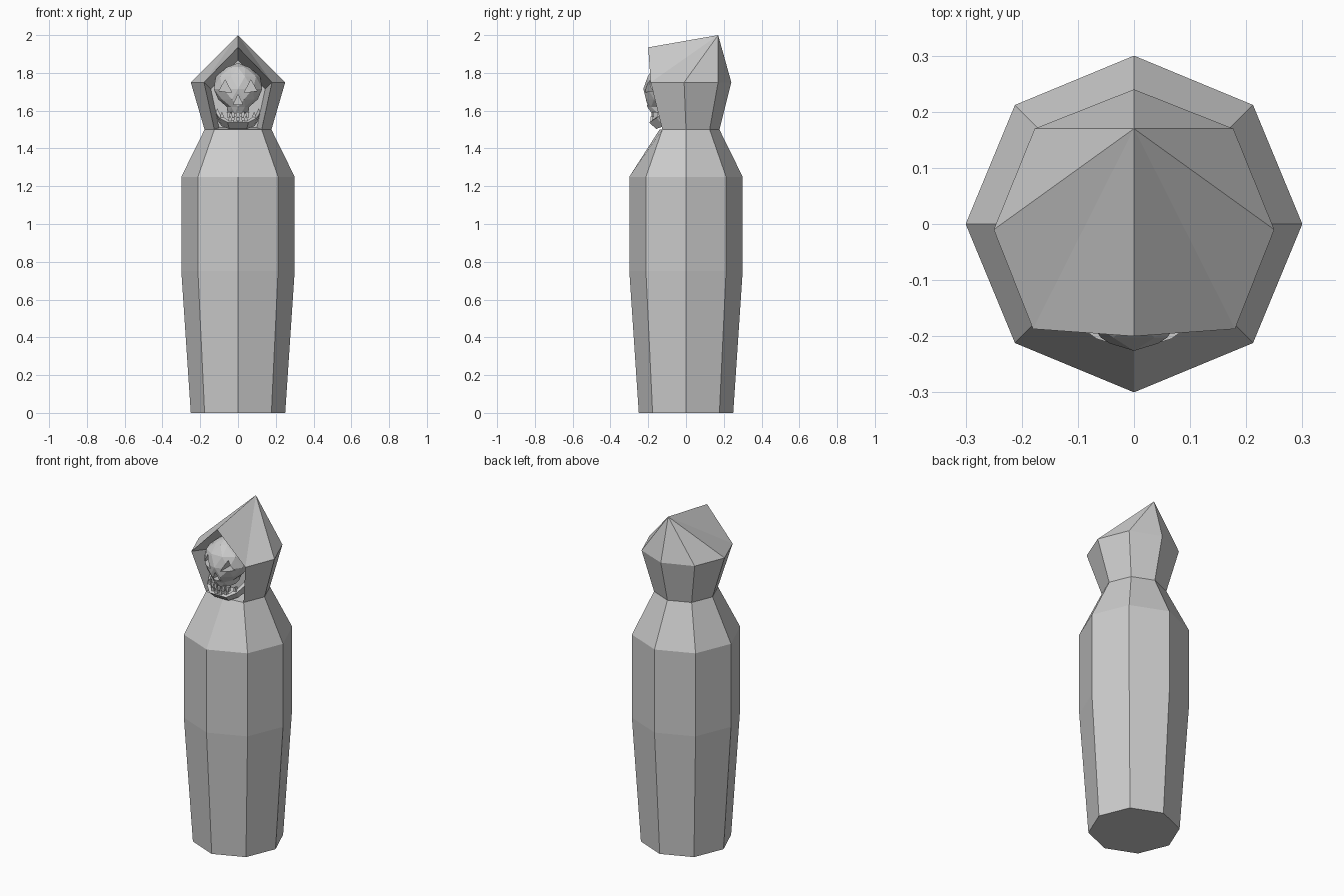
import bpy, bmesh, math
from mathutils import Vector

if "Cube" in bpy.data.objects:
    bpy.data.objects.remove(bpy.data.objects["Cube"])


def make_object(name, bm):
    bmesh.ops.recalc_face_normals(bm, faces=bm.faces[:])
    mesh = bpy.data.meshes.new(name)
    bm.to_mesh(mesh)
    bm.free()
    ob = bpy.data.objects.new(name, mesh)
    bpy.context.collection.objects.link(ob)
    return ob


def bridge(bm, a, b, closed=True):
    n = len(a)
    for i in range(n if closed else n - 1):
        j = (i + 1) % n
        bm.faces.new((a[i], a[j], b[j], b[i]))


def ring(bm, z, rx, ry, cy=0.0, n=8, turn=0.0):
    return [bm.verts.new((rx * math.cos(turn + math.tau * k / n),
                          cy + ry * math.sin(turn + math.tau * k / n), z)) for k in range(n)]


def prism(name, outline, y0, y1):
    """Extrude an (x, z) outline from y0 to y1."""
    bm = bmesh.new()
    a = [bm.verts.new((x, y0, z)) for x, z in outline]
    b = [bm.verts.new((x, y1, z)) for x, z in outline]
    bridge(bm, a, b)
    bm.faces.new(a)
    bm.faces.new(b)
    return make_object(name, bm)


# Robe: eight-sided body narrowing to the neck
bm = bmesh.new()
rings = [ring(bm, z, r, r) for z, r in ((0, .25), (.75, .3), (1.25, .3), (1.5, .177))]
bm.faces.new(rings[0])
for a, b in zip(rings, rings[1:]):
    bridge(bm, a, b)
neck = rings[-1]
neck[6].co.y = -.14

# Hood: widened ring, open at the front, pulled up to a rear peak
peak = bm.verts.new((0, .17, 2))
brow = bm.verts.new((0, -.2, 1.935))
order = [7, 0, 1, 2, 3, 4, 5]
low = [neck[k] for k in order]
wide = [bm.verts.new(p + (1.75,)) for p in
        ((.18, -.187), (.25, -.01), (.177, .17), (0, .24), (-.177, .17), (-.25, -.01), (-.18, -.187))]
bridge(bm, low, wide, closed=False)
for a, b in zip(wide, wide[1:]):
    bm.faces.new((a, b, peak))
bm.faces.new((brow, wide[0], peak))
bm.faces.new((wide[-1], brow, peak))

# Recess inside the hood
rim = [neck[6], neck[7], wide[0], brow, wide[-1], neck[5]]
inner = [bm.verts.new((v.co.x * .8, -.02, 1.51 + (v.co.z - 1.5) * .82)) for v in rim]
bridge(bm, rim, inner)
bm.faces.new(inner)
make_object("hooded_robe", bm)

# Skull: ten-sided rings tapering to the upper jaw
bm = bmesh.new()
profile = ((1.585, .055, .085), (1.62, .062, .105), (1.66, .105, .118),
           (1.715, .135, .126), (1.78, .118, .108), (1.83, .062, .068))
rings = [ring(bm, z, rx, ry, -.1, 10, math.pi / 10 * (i % 2))
         for i, (z, rx, ry) in enumerate(profile)]
bm.faces.new(rings[0])
for i, (a, b) in enumerate(zip(rings, rings[1:])):
    for k in range(10):
        j = (k + 1) % 10
        if i % 2 == 0:
            tris = ((a[k], a[j], b[k]), (a[j], b[j], b[k]))
        else:
            tris = ((a[k], b[j], b[k]), (a[k], a[j], b[j]))
        for t in tris:
            bm.faces.new(t)
top = bm.verts.new((0, -.11, 1.852))
for k in range(10):
    bm.faces.new((rings[-1][k], rings[-1][(k + 1) % 10], top))
skull = make_object("skull", bm)

# Eye and nose openings
cutters = [prism("nose_cutter", [(-.025, 1.632), (.025, 1.632), (0, 1.685)], -.4, -.15)]
for s in (-1, 1):
    cutters.append(prism("eye_cutter", [(s * .032, 1.695), (s * .1, 1.705), (s * .068, 1.762)],
                         -.4, -.12))
bpy.context.view_layer.objects.active = skull
for c in cutters:
    m = skull.modifiers.new("opening", 'BOOLEAN')
    m.operation = 'DIFFERENCE'
    m.solver = 'EXACT'
    m.object = c
    bpy.ops.object.modifier_apply(modifier=m.name)
    bpy.data.objects.remove(c)

# Upper teeth: pointed wedges under the skull
for x in (-.05, -.026, 0, .026, .05):
    y = -.182 + 4 * x * x
    w = .01
    prism("upper_tooth", [(x - w, 1.592), (x + w, 1.592), (x + w * .5, 1.56), (x - w * .5, 1.56)],
          y, y + .02)

# Lower jaw: sloped band curving round to the cheeks
path = ((-.118, -.09, .065), (-.1, -.14, .03), (-.055, -.18, 0),
        (.055, -.18, 0), (.1, -.14, .03), (.118, -.09, .065))
bm = bmesh.new()
sections = []
for x, y, lift in path:
    sections.append([bm.verts.new(p) for p in (
        (x * .85, y + .022, 1.503 + lift * .5), (x, y - .015, 1.538 + lift * .8),
        (x * .93, y + .003, 1.548 + lift), (x * .75, y + .045, 1.515 + lift * .6))])
for a, b in zip(sections, sections[1:]):
    bridge(bm, a, b)
bm.faces.new(sections[0])
bm.faces.new(sections[-1])
make_object("lower_jaw", bm)

# Lower teeth
for x in (-.085, -.042, -.014, .014, .042, .085):
    y = -.19 + 5 * x * x
    z = 1.54 + (abs(x) > .06) * .02
    prism("lower_tooth", [(x - .011, z), (x + .011, z), (x + .004, z + .03), (x - .004, z + .03)],
          y, y + .02)
